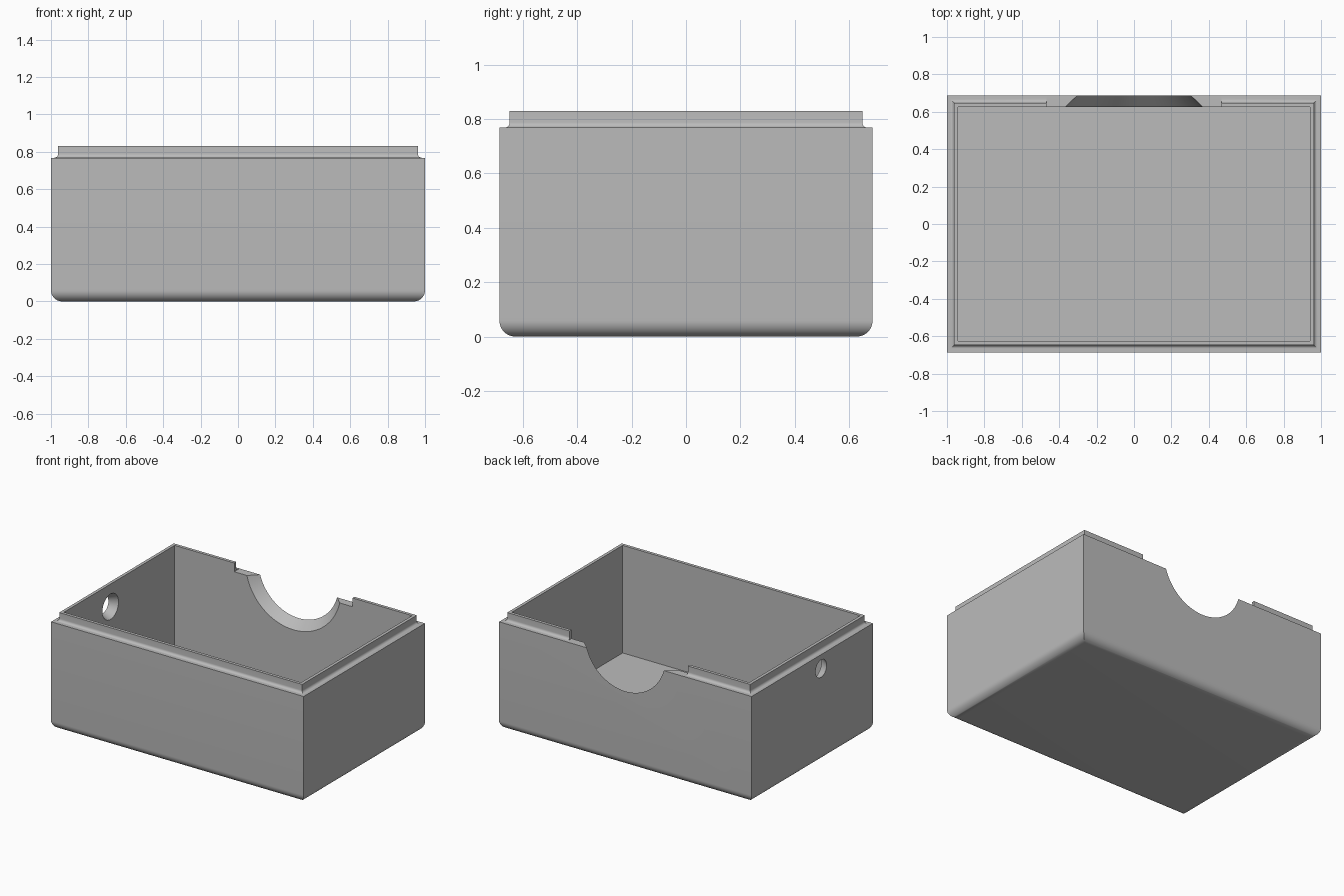
import bpy, bmesh, math
from mathutils import Matrix, Vector

if "Cube" in bpy.data.objects:
    bpy.data.objects.remove(bpy.data.objects["Cube"], do_unlink=True)

HALF_X, HALF_Y = 1.0, 0.686
LEDGE, TOP, FLOOR = 0.768, 0.83, 0.06
WALL, LIP, ROUND, FILLET = 0.06, 0.038, 0.06, 0.02

grey = bpy.data.materials.new("plain grey")
grey.use_nodes = True
colour = (0.5, 0.5, 0.5, 1)
grey.diffuse_color = colour
grey.node_tree.nodes["Principled BSDF"].inputs["Base Color"].default_value = colour


def make_object(name, bm):
    bmesh.ops.recalc_face_normals(bm, faces=bm.faces)
    mesh = bpy.data.meshes.new(name)
    bm.to_mesh(mesh)
    bm.free()
    mesh.materials.append(grey)
    obj = bpy.data.objects.new(name, mesh)
    bpy.context.collection.objects.link(obj)
    return obj


def arc(ci, cz, r, start, end, steps):
    """Points (inset, height) along an arc, angles in degrees."""
    for i in range(steps + 1):
        a = math.radians(start + (end - start) * i / steps)
        yield ci + r * math.cos(a), cz + r * math.sin(a)


def cone(name, r_a, r_b, a, b, sides):
    """Tapered cutter between points a and b."""
    bm = bmesh.new()
    axis = Vector(b) - Vector(a)
    turn = axis.to_track_quat('Z', 'Y').to_matrix().to_4x4()
    mid = Matrix.Translation((Vector(a) + Vector(b)) / 2)
    bmesh.ops.create_cone(bm, cap_ends=True, segments=sides, radius1=r_a,
                          radius2=r_b, depth=axis.length, matrix=mid @ turn)
    return make_object(name, bm)


# Open box: rectangular rings follow the wall section from outside to inside
section = list(arc(ROUND, ROUND, ROUND, 270, 180, 12))
section.append((0, LEDGE))
section += arc(LIP - FILLET, LEDGE + FILLET, FILLET, -90, 0, 6)
section += [(LIP, TOP), (WALL, TOP), (WALL, FLOOR)]

bm = bmesh.new()
rings = []
for inset, z in section:
    x, y = HALF_X - inset, HALF_Y - inset
    rings.append([bm.verts.new((sx * x, sy * y, z))
                  for sx, sy in ((-1, -1), (1, -1), (1, 1), (-1, 1))])
for low, high in zip(rings, rings[1:]):
    for i in range(4):
        j = (i + 1) % 4
        bm.faces.new((low[i], low[j], high[j], high[i]))
bm.faces.new(rings[0])
bm.faces.new(rings[-1])
box = make_object("open_box", bm)

# Cutter for the gap in the rear lip
bm = bmesh.new()
bmesh.ops.create_cube(bm, size=1, matrix=Matrix.Translation((0, 0.7, LEDGE + 0.1995))
                      @ Matrix.Diagonal((0.936, 0.2, 0.4, 1)))
lip_gap = make_object("lip_gap_cutter", bm)

# Flared rear cut-out and flared side hole, both wider inside
cutout = cone("rear_cutout_cutter", 0.404, 0.283, (0, 0.6, 0.855), (0, 0.72, 0.855), 96)
hole = cone("side_hole_cutter", 0.105, 0.048, (-0.91, -0.1, 0.668), (-1.03, -0.1, 0.668), 48)

for cutter in (lip_gap, cutout, hole):
    mod = box.modifiers.new(cutter.name, 'BOOLEAN')
    mod.operation = 'DIFFERENCE'
    mod.solver = 'EXACT'
    mod.object = cutter

# Bake the cuts, remove the cutters and shade
bpy.context.view_layer.objects.active = box
box.select_set(True)
for mod in list(box.modifiers):
    bpy.ops.object.modifier_apply(modifier=mod.name)
for cutter in (lip_gap, cutout, hole):
    bpy.data.objects.remove(cutter, do_unlink=True)
bpy.ops.object.shade_smooth_by_angle(angle=math.radians(30))
